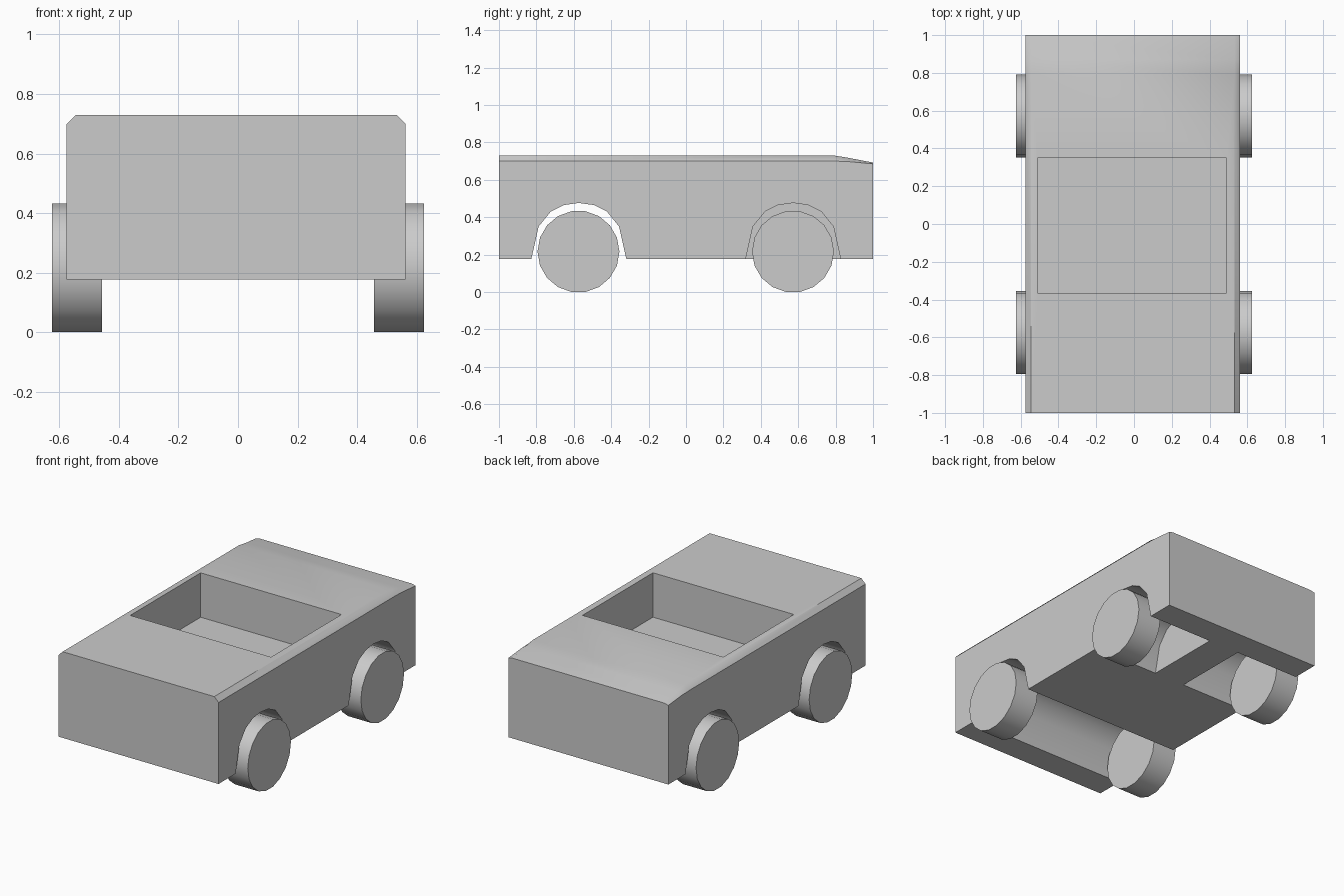
import bpy, bmesh
from math import sin, cos, pi, radians

if "Cube" in bpy.data.objects:
    bpy.data.objects.remove(bpy.data.objects["Cube"])


def make_object(name, bm):
    bmesh.ops.recalc_face_normals(bm, faces=bm.faces)
    mesh = bpy.data.meshes.new(name)
    bm.to_mesh(mesh)
    bm.free()
    obj = bpy.data.objects.new(name, mesh)
    bpy.context.collection.objects.link(obj)
    return obj


def loft(name, sections):
    """Closed solid through matching rings of points."""
    bm = bmesh.new()
    rings = [[bm.verts.new(p) for p in s] for s in sections]
    n = len(rings[0])
    for a, b in zip(rings, rings[1:]):
        for i in range(n):
            j = (i + 1) % n
            bm.faces.new((a[i], a[j], b[j], b[i]))
    bm.faces.new(rings[0])
    bm.faces.new(rings[-1])
    return make_object(name, bm)


def prism(name, profile, x0, x1):
    return loft(name, [[(x, y, z) for y, z in profile] for x in (x0, x1)])


def smooth(obj, angle):
    bpy.ops.object.select_all(action='DESELECT')
    obj.select_set(True)
    bpy.context.view_layer.objects.active = obj
    bpy.ops.object.shade_smooth_by_angle(angle=radians(angle))


# Body shell: chamfered shoulders, back end sloping down
XL, XR, BOTTOM = -0.575, 0.562, 0.177


def body_section(y, shoulder, top, inset):
    return [(XL, y, BOTTOM), (XR, y, BOTTOM), (XR, y, shoulder),
            (XR - inset, y, top), (XL + inset, y, top), (XL, y, shoulder)]


body = loft("body", [body_section(*s) for s in (
    (-1.0, 0.70, 0.73, 0.03), (0.79, 0.70, 0.73, 0.03),
    (0.87, 0.697, 0.717, 0.03), (1.0, 0.685, 0.692, 0.03))])

# Openings: cockpit, full-width front arch tunnel, two rear wheel wells
AXLE = 0.573
half = [(0.262, 0.14), (0.215, 0.35), (0.15, 0.43), (0.08, 0.465)]
arch = half + [(0, 0.476)] + [(-y, z) for y, z in reversed(half)]
front_arch = [(y - AXLE, z) for y, z in arch]
rear_arch = [(y + AXLE, z) for y, z in arch]
cutters = [
    prism("cockpit_cutter", [(-0.365, 0.445), (0.35, 0.445), (0.35, 0.9), (-0.365, 0.9)], -0.51, 0.49),
    prism("front_arch_cutter", front_arch, -0.8, 0.8),
    prism("rear_left_well_cutter", rear_arch, -0.8, -0.12),
    prism("rear_right_well_cutter", rear_arch, 0.1, 0.8),
]
bpy.context.view_layer.objects.active = body
for cutter in cutters:
    mod = body.modifiers.new(cutter.name, 'BOOLEAN')
    mod.operation = 'DIFFERENCE'
    mod.solver = 'EXACT'
    mod.object = cutter
    bpy.ops.object.modifier_apply(modifier=mod.name)
for cutter in cutters:
    bpy.data.objects.remove(cutter)
smooth(body, 42)

# Wheels
SIDES, RADIUS = 18, 0.219
for end, y in (("front", -0.575), ("rear", 0.572)):
    circle = [(y + RADIUS * cos(2 * pi * i / SIDES),
               0.216 + RADIUS * sin(2 * pi * i / SIDES)) for i in range(SIDES)]
    for side, sx in (("left", -1), ("right", 1)):
        smooth(prism(f"{end}_{side}_wheel", circle, sx * 0.457, sx * 0.625), 35)
